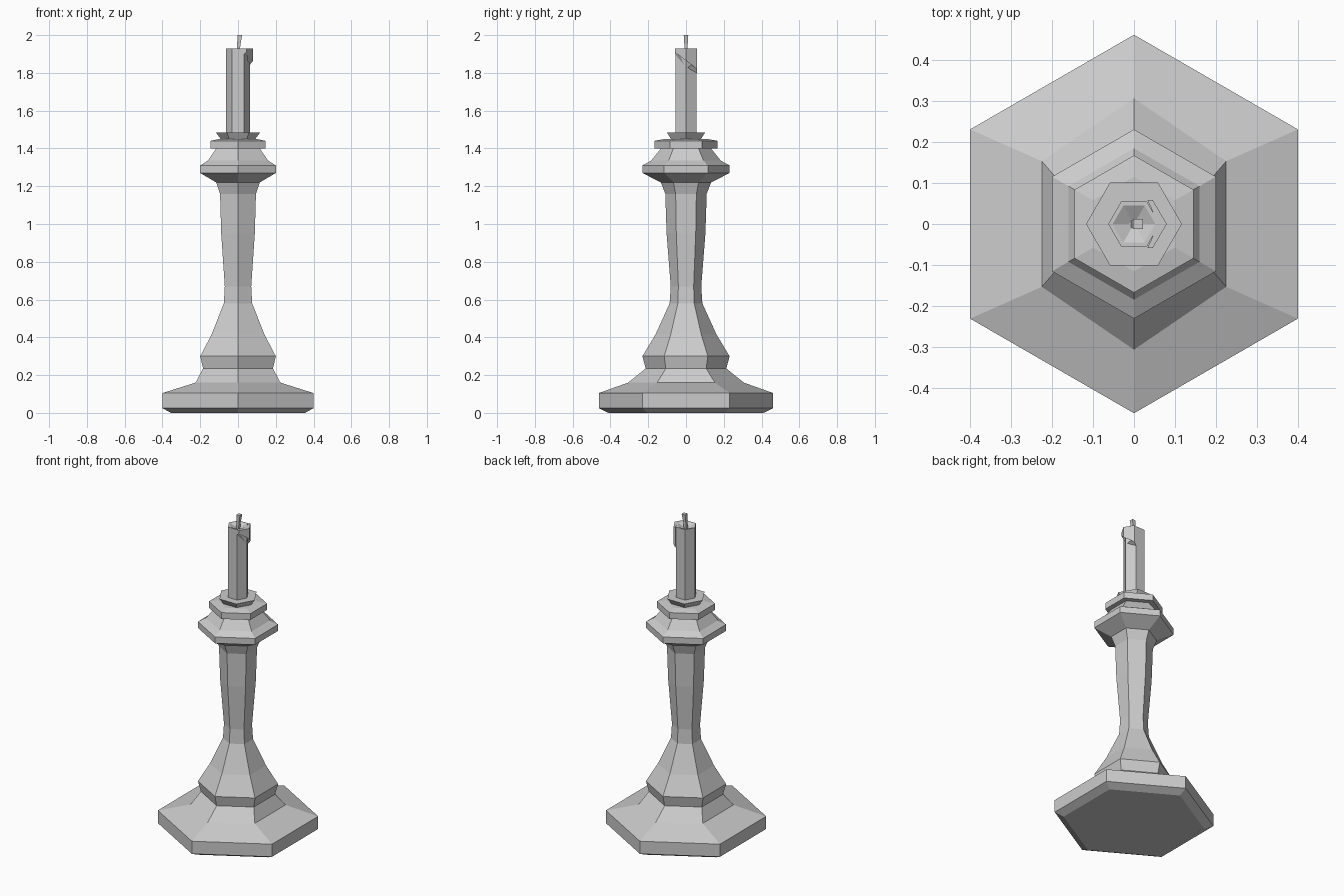
import bpy, bmesh
from math import sin, cos, pi

cube = bpy.data.objects.get("Cube")
if cube:
    bpy.data.objects.remove(cube)

grey = bpy.data.materials.new("plain grey")
grey.use_nodes = True
colour = (0.6, 0.6, 0.6, 1)
grey.diffuse_color = colour
grey.node_tree.nodes["Principled BSDF"].inputs["Base Color"].default_value = colour


def loft(name, rings):
    """Skin a stack of equal-sided rings and cap both ends."""
    bm = bmesh.new()
    loops = [[bm.verts.new(p) for p in ring] for ring in rings]
    for low, high in zip(loops, loops[1:]):
        for i in range(len(low)):
            j = (i + 1) % len(low)
            bm.faces.new((low[i], low[j], high[j], high[i]))
    bm.faces.new(loops[0][::-1])
    bm.faces.new(loops[-1])
    bmesh.ops.recalc_face_normals(bm, faces=bm.faces)
    mesh = bpy.data.meshes.new(name)
    bm.to_mesh(mesh)
    bm.free()
    mesh.materials.append(grey)
    obj = bpy.data.objects.new(name, mesh)
    bpy.context.collection.objects.link(obj)
    return obj


def hexagon(radius, z, turn=0.0, stretch=1.0):
    return [(radius * cos(turn + i * pi / 3),
             radius * sin(turn + i * pi / 3) * stretch, z) for i in range(6)]


def turned(name, profile):
    """Six-sided turning, corners on y; profile gives flat half-width, height, y stretch."""
    return loft(name, [hexagon(w / cos(pi / 6), z, pi / 6, *s) for w, z, *s in profile])


# Foot, stem and flared collar
turned("stick_body", [
    (0.355, 0), (0.40, 0.025), (0.40, 0.105), (0.225, 0.16, 1.18),
    (0.185, 0.235), (0.20, 0.30), (0.14, 0.415), (0.075, 0.58),
    (0.07, 0.67), (0.089, 0.95), (0.095, 1.16), (0.115, 1.22),
    (0.20, 1.27), (0.20, 1.31), (0.16, 1.335), (0.115, 1.40)])

# Drip tray
turned("drip_tray", [(0.145, 1.40), (0.145, 1.44), (0.10, 1.45)])

# Candle cup, corners on x
loft("candle_cup", [hexagon(0.088, 1.445), hexagon(0.117, 1.485)])

# Candle with a hollowed top
loft("candle", [hexagon(0.063, 1.48), hexagon(0.063, 1.93),
                hexagon(0.052, 1.93), hexagon(0.012, 1.91)])

# Melted wax running over the right-hand rim, lower towards the back
outline = [(0.033, -0.058, 1.90), (0.046, -0.058, 1.91), (0.08, 0, 1.865),
           (0.046, 0.058, 1.82), (0.033, 0.058, 1.80), (0.06, 0, 1.83)]
loft("wax_drip", [outline, [(x, y, 1.93) for x, y, z in outline]])

# Bent wick
loft("wick", [[(cx + a * r, b * r, z) for a, b in ((-1, -1), (1, -1), (1, 1), (-1, 1))]
              for cx, r, z in ((0.0, 0.008, 1.90), (0.004, 0.009, 1.95), (0.010, 0.012, 2.0))])
